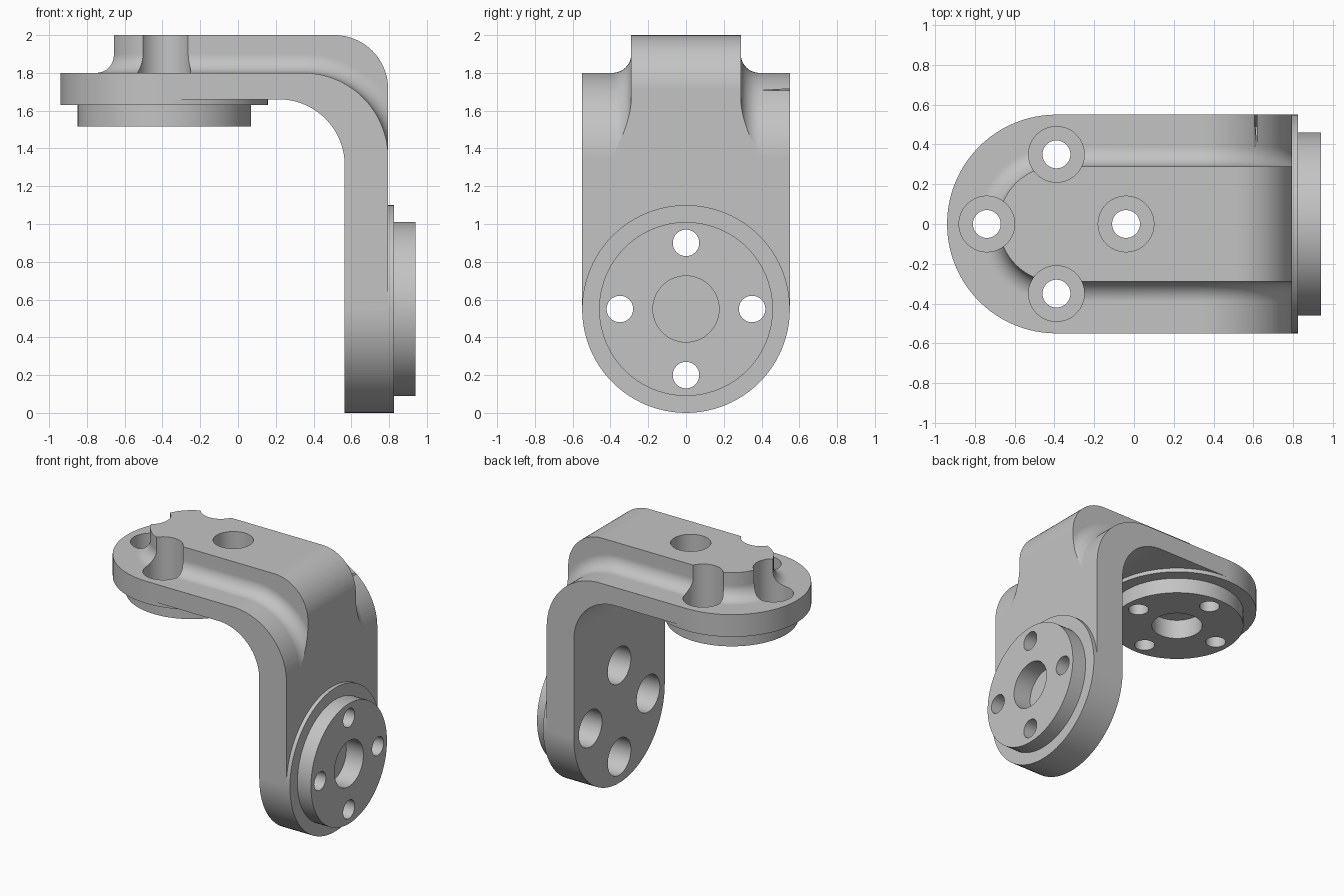
import bpy, bmesh, math
from mathutils import Matrix, Vector

if "Cube" in bpy.data.objects:
    bpy.data.objects.remove(bpy.data.objects["Cube"])

SEG = 96
END_X, END_Z, R = -0.39, 0.55, 0.55      # centres and radius of the two flange ends
OUT_X, IN_X = 0.795, 0.565               # faces of the upright arm
TOP, UNDER = 1.80, 1.66                  # faces of the flat arm
BEND, FIL, RIB = 0.45, 0.10, 0.29        # outer bend, rib fillet, rib half width

grey = bpy.data.materials.new("Plain Grey")
grey.use_nodes = True
grey.diffuse_color = (0.55, 0.55, 0.55, 1)
grey.node_tree.nodes["Principled BSDF"].inputs["Base Color"].default_value = grey.diffuse_color


def finish(bm, name):
    bmesh.ops.recalc_face_normals(bm, faces=bm.faces)
    mesh = bpy.data.meshes.new(name)
    bm.to_mesh(mesh)
    bm.free()
    mesh.materials.append(grey)
    ob = bpy.data.objects.new(name, mesh)
    bpy.context.collection.objects.link(ob)
    return ob


def cylinder(name, radius, lo, hi, a, b, axis):
    """Cylinder along z at (x=a, y=b), or along x at (y=a, z=b)."""
    bm = bmesh.new()
    mid = (lo + hi) / 2
    if axis == "Z":
        mat = Matrix.Translation((a, b, mid))
    else:
        mat = Matrix.Translation((mid, a, b)) @ Matrix.Rotation(math.pi / 2, 4, "Y")
    bmesh.ops.create_cone(bm, cap_ends=True, segments=SEG, radius1=radius,
                          radius2=radius, depth=hi - lo, matrix=mat)
    return finish(bm, name)


def arc(cx, cz, r, start, end, n=32):
    angles = [math.radians(start + (end - start) * i / n) for i in range(n + 1)]
    return [(cx + r * math.cos(t), cz + r * math.sin(t)) for t in angles]


def prism(name, outline, half):
    """Side outline in x and z, extruded across y."""
    bm = bmesh.new()
    face = bm.faces.new([bm.verts.new((x, -half, z)) for x, z in outline])
    new = bmesh.ops.extrude_face_region(bm, geom=[face])["geom"]
    bmesh.ops.translate(bm, vec=(0, 2 * half, 0),
                        verts=[v for v in new if isinstance(v, bmesh.types.BMVert)])
    return finish(bm, name)


def boolean(target, tool, operation):
    mod = target.modifiers.new("Boolean", "BOOLEAN")
    mod.operation, mod.solver, mod.object = operation, "EXACT", tool
    bpy.context.view_layer.objects.active = target
    bpy.ops.object.modifier_apply(modifier=mod.name)
    bpy.data.objects.remove(tool)


# Rib section: half width against height above the arm, with a concave foot
section = [(RIB + FIL, -0.05)]
section += arc(RIB + FIL, FIL, FIL, 270, 180, 16) + [(RIB, 0.6)]

# Rib swept along the flat arm and around the outer bend
stations = [(Vector((END_X, 0, TOP)), Vector((0, 0, 1)))]
centre = Vector((OUT_X - BEND, 0, TOP - BEND))
for nx, nz in arc(0, 0, 1, 90, 0, 48):
    normal = Vector((nx, 0, nz))
    stations.append((centre + normal * BEND, normal))
bm = bmesh.new()
loop = section + [(-w, t) for w, t in reversed(section)]
rings = [[bm.verts.new(p + n * t + Vector((0, w, 0))) for w, t in loop] for p, n in stations]
for r0, r1 in zip(rings, rings[1:]):
    for i in range(len(loop)):
        j = (i + 1) % len(loop)
        bm.faces.new((r0[i], r0[j], r1[j], r1[i]))
bm.faces.new(rings[0])
bm.faces.new(rings[-1])
rib = finish(bm, "rib")

# Round end of the rib, turned from the same section
bm = bmesh.new()
rings = []
for k in range(SEG):
    a = 2 * math.pi * k / SEG
    rings.append([bm.verts.new((END_X + w * math.cos(a), w * math.sin(a), TOP + t))
                  for w, t in section])
for k in range(SEG):
    r0, r1 = rings[k], rings[(k + 1) % SEG]
    for i in range(len(section) - 1):
        bm.faces.new((r0[i], r1[i], r1[i + 1], r0[i + 1]))
for i in (0, -1):
    bm.faces.new([ring[i] for ring in rings])
boolean(rib, finish(bm, "rib_end"), "UNION")

# Trim the rib to its rounded side outline
trim = [(-0.9, 1.2), (OUT_X, 1.2)] + arc(OUT_X - 0.285, 1.715, 0.285, 0, 90) + [(-0.9, 2.0)]
boolean(rib, prism("rib_trim", trim, 0.7), "INTERSECT")

# Bent plate
outline = [(END_X, UNDER), (END_X, TOP)]
outline += arc(OUT_X - BEND, TOP - BEND, BEND, 90, 0, 48)
outline += [(OUT_X, END_Z), (IN_X, END_Z)]
outline += arc(IN_X - 0.35, UNDER - 0.35, 0.35, 0, 90, 48)
bracket = prism("bracket", outline, R)

# Rounded ends with their thin pads, then the round bosses
boolean(bracket, cylinder("flat_end", R, 1.63, TOP, END_X, 0, "Z"), "UNION")
boolean(bracket, cylinder("upright_end", R, IN_X, 0.825, 0, END_Z, "X"), "UNION")
boolean(bracket, rib, "UNION")
boolean(bracket, cylinder("flat_boss", 0.46, 1.515, 1.65, END_X, 0, "Z"), "UNION")
boolean(bracket, cylinder("upright_boss", 0.46, 0.81, 0.94, 0, END_Z, "X"), "UNION")

# Bolt holes with wide counterbores, four on each flange
for k in range(4):
    u = 0.35 * round(math.cos(k * math.pi / 2))
    v = 0.35 * round(math.sin(k * math.pi / 2))
    for radius, low, far in ((0.14, UNDER, OUT_X), (0.07, 1.4, 1.1)):
        boolean(bracket, cylinder("flat_hole", radius, low, 2.3, END_X + u, v, "Z"), "DIFFERENCE")
        boolean(bracket, cylinder("upright_hole", radius, 0.4, far, u, END_Z + v, "X"), "DIFFERENCE")

# Blind centre bores in the bosses
boolean(bracket, cylinder("flat_bore", 0.175, 1.4, UNDER, END_X, 0, "Z"), "DIFFERENCE")
boolean(bracket, cylinder("upright_bore", 0.175, OUT_X, 1.1, 0, END_Z, "X"), "DIFFERENCE")

# Smooth shading with sharp machined edges
bpy.ops.object.select_all(action="DESELECT")
bracket.select_set(True)
bpy.context.view_layer.objects.active = bracket
bpy.ops.object.shade_smooth_by_angle(angle=math.radians(25))
weighted = bracket.modifiers.new("Weighted Normals", "WEIGHTED_NORMAL")
weighted.keep_sharp = True
